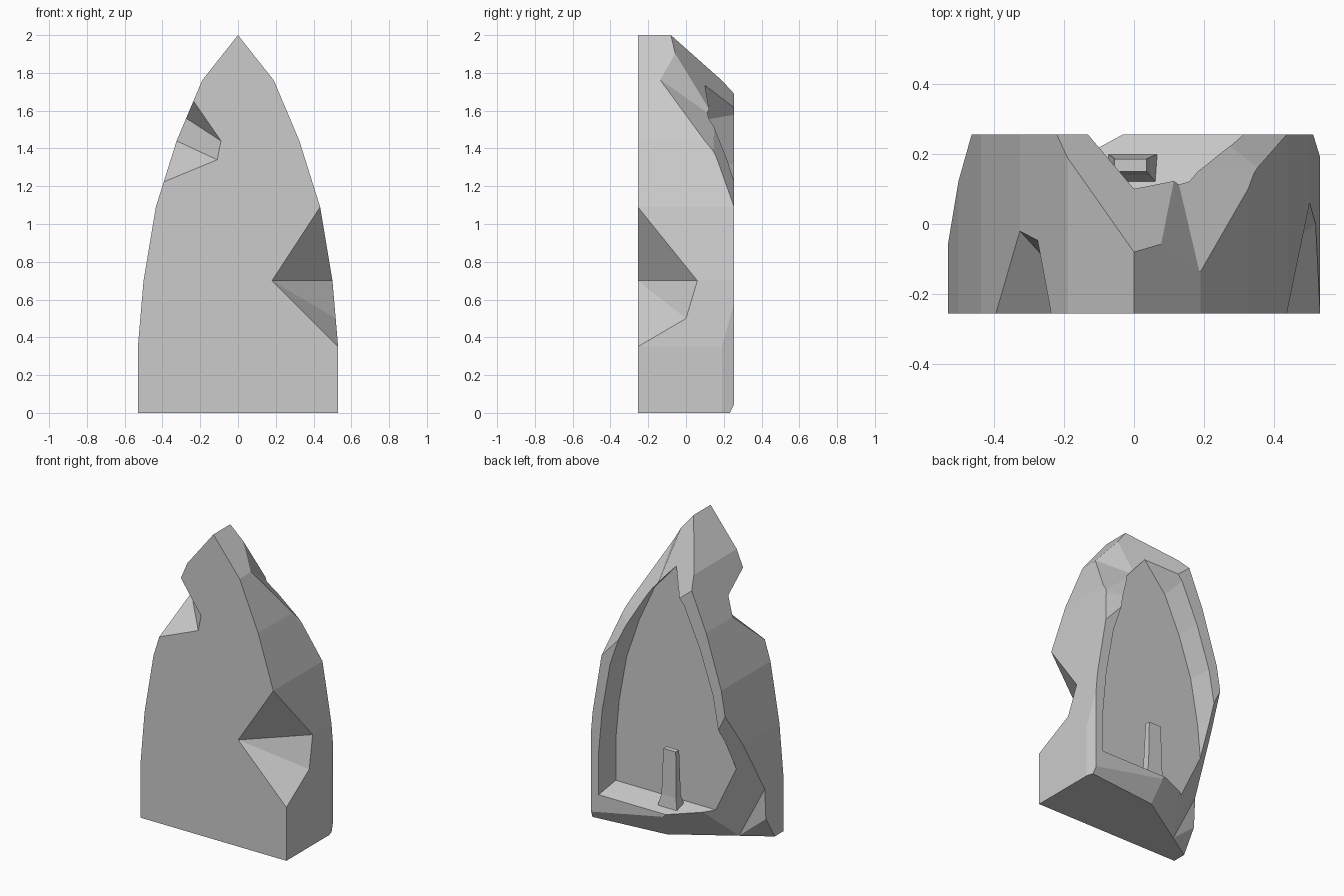
import bpy, bmesh
from mathutils import Vector

if "Cube" in bpy.data.objects:
    bpy.data.objects.remove(bpy.data.objects["Cube"])

stone = bpy.data.materials.new("grey_stone")
stone.use_nodes = True
stone.diffuse_color = (0.6, 0.6, 0.6, 1)
stone.node_tree.nodes["Principled BSDF"].inputs["Base Color"].default_value = (0.6, 0.6, 0.6, 1)


def make_object(name, bm):
    bmesh.ops.recalc_face_normals(bm, faces=bm.faces)
    mesh = bpy.data.meshes.new(name)
    bm.to_mesh(mesh)
    bm.free()
    mesh.materials.append(stone)
    obj = bpy.data.objects.new(name, mesh)
    bpy.context.scene.collection.objects.link(obj)
    return obj


def loft(name, rings):
    """Solid skinned through rings that have equal point counts."""
    bm = bmesh.new()
    loops = [[bm.verts.new(p) for p in ring] for ring in rings]
    n = len(loops[0])
    for a, b in zip(loops, loops[1:]):
        for i in range(n):
            j = (i + 1) % n
            bm.faces.new((a[i], a[j], b[j], b[i]))
    bm.faces.new(loops[0])
    bm.faces.new(loops[-1])
    return make_object(name, bm)


def chip_cutter(outside, *planes):
    """Big block trimmed by planes, keeping the side that holds the outside point."""
    bm = bmesh.new()
    bmesh.ops.create_cube(bm, size=8)
    for points in planes:
        p, q, r = map(Vector, points)
        normal = (q - p).cross(r - p).normalized()
        if normal.dot(Vector(outside) - p) < 0:
            normal.negate()
        cut = bmesh.ops.bisect_plane(bm, geom=bm.verts[:] + bm.edges[:] + bm.faces[:],
                                     plane_co=p, plane_no=normal, clear_inner=True)
        edges = [e for e in cut["geom_cut"] if isinstance(e, bmesh.types.BMEdge)]
        bmesh.ops.contextual_create(bm, geom=edges)
    return make_object("chip_cutter", bm)


def carve(body, cutter):
    mod = body.modifiers.new("carve", "BOOLEAN")
    mod.operation = "DIFFERENCE"
    mod.solver = "EXACT"
    mod.object = cutter
    cutter.hide_render = True
    graph = bpy.context.evaluated_depsgraph_get()
    mesh = bpy.data.meshes.new_from_object(body.evaluated_get(graph))
    body.modifiers.clear()
    body.data = mesh
    bpy.data.objects.remove(cutter)


# Pointed arch outline
half = [(0.53, 0), (0.53, 0.35), (0.5, 0.7), (0.435, 1.09), (0.325, 1.44), (0.19, 1.76)]
outline = half + [(0, 2)] + [(-x, z) for x, z in reversed(half)]


def arch(y, width=1, height=1, base=0):
    return [(x * width, y, base + z * height) for x, z in outline]


slab = loft("stone_slab", [arch(-0.255), arch(0.255)])

# Tapered niche in the back
carve(slab, loft("niche_cutter", [arch(0.1, 0.83, 0.7625, 0.21),
                                  arch(0.41, 0.89, 0.8375, 0.13)]))

# Broken front edges: large lower notch, then small upper notch
tip, side, low = (0.18, -0.255, 0.7), (0.5, 0.06, 0.7), (0.517, 0, 0.5)
carve(slab, chip_cutter((1, -0.8, 0.68),
                        ((0.435, -0.255, 1.09), tip, side),
                        (tip, side, low),
                        (tip, low, (0.53, -0.255, 0.35))))
b, c = (-0.27, -0.07, 1.57), (-0.325, -0.02, 1.44)
e, f = (-0.09, -0.255, 1.44), (-0.11, -0.255, 1.34)
carve(slab, chip_cutter((-0.6, -0.6, 1.4),
                        ((-0.235, -0.255, 1.65), b, e),
                        (c, e, f),
                        (c, (-0.4, -0.255, 1.22), f)))

# Broken back of the peak and shoulder
peak, shoulder = (0.08, -0.06, 1.9), (0.185, -0.13, 1.76)
inner = (0.11, 0.13, 1.606)
carve(slab, chip_cutter((0, 2, 2.5), ((0, -0.08, 2), (-0.19, 0.19, 1.76), (0, 0.1, 1.735))))
carve(slab, chip_cutter((1, 1, 2.2),
                        (peak, inner, shoulder),
                        (shoulder, (0.325, 0.1, 1.44), (0.17, 0.14, 1.53))))
carve(slab, chip_cutter((1, 1, 2), ((0.39, 0.2, 1.24), (0.435, 0.255, 1.09), (0.29, 0.255, 1.25))))

# Worn back foot: bottom bevel, upright corner, broken corner
foot, corner = (0.015, 0.18, 0), (-0.35, -0.05, 0)
heel = (-0.53, -0.06, 0.35)
carve(slab, chip_cutter((0, 1, -0.5), (foot, (0.51, 0.255, 0.045), (-0.063, 0.255, 0.16))))
carve(slab, chip_cutter((1, 1, 0), ((0.53, 0.19, 0), (0.51, 0.255, 0), (0.51, 0.255, 1))))
carve(slab, chip_cutter((-0.5, 1, -1), (corner, foot, (-0.17, 0.18, 0.19))))
carve(slab, chip_cutter((-1, 1, 0),
                        (corner, heel, (-0.4, 0.1, 0.445)),
                        (corner, heel, (-0.53, -0.08, 0))))


# Small post with a flared foot on the niche ledge
def rect(x0, x1, y0, y1, z):
    return [(x0, y0, z), (x1, y0, z), (x1, y1, z), (x0, y1, z)]


loft("niche_post", [rect(-0.075, 0.07, 0.11, 0.2, 0.17),
                    rect(-0.06, 0.045, 0.14, 0.19, 0.26),
                    rect(-0.055, 0.035, 0.15, 0.185, 0.56)])
